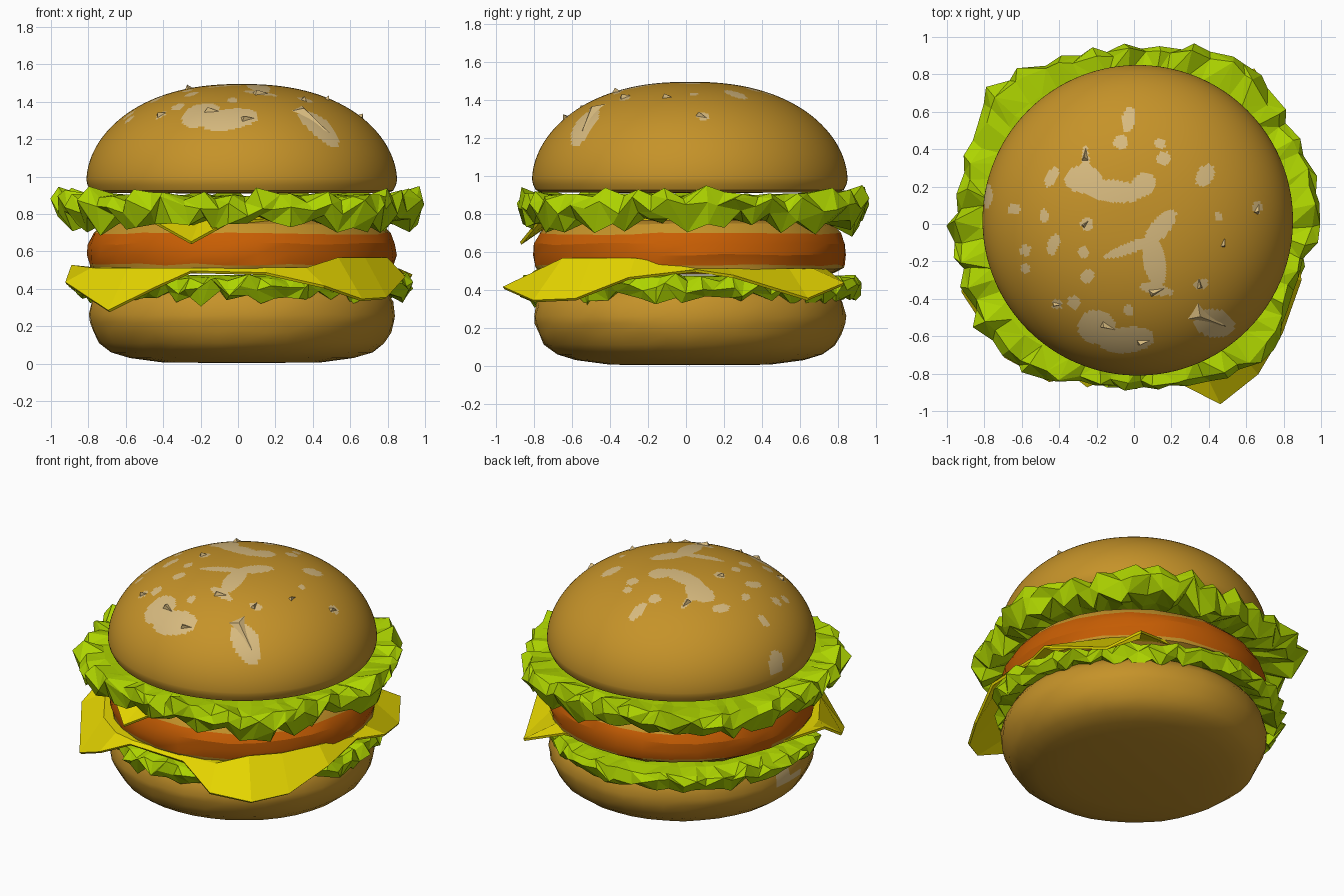
import bpy, bmesh, math, random
from mathutils import Vector

CX, CY = 0.02, 0.02   # bun axis


def mat(name, rgb):
    m = bpy.data.materials.new(name)
    m.diffuse_color = (*rgb, 1)
    return m


BUN = mat("toasted bun", (0.56, 0.29, 0.022))
SESAME = mat("sesame", (0.68, 0.49, 0.21))
GREEN = mat("lettuce green", (0.42, 0.66, 0.0))
YELLOW = mat("cheese yellow", (0.80, 0.68, 0.0))
ORANGE = mat("patty orange", (0.57, 0.11, 0.001))


def make(name, verts, faces, mats, rule=None, smooth=None):
    me = bpy.data.meshes.new(name)
    me.from_pydata(verts, [], faces)
    ob = bpy.data.objects.new(name, me)
    bpy.context.collection.objects.link(ob)
    for m in mats:
        me.materials.append(m)
    bm = bmesh.new()
    bm.from_mesh(me)
    bmesh.ops.remove_doubles(bm, verts=bm.verts, dist=1e-5)
    bmesh.ops.recalc_face_normals(bm, faces=bm.faces)
    if rule:
        for f in bm.faces:
            f.material_index = rule(f.calc_center_median())
    bm.to_mesh(me)
    bm.free()
    if smooth:
        bpy.ops.object.select_all(action='DESELECT')
        ob.select_set(True)
        bpy.context.view_layer.objects.active = ob
        bpy.ops.object.shade_smooth_by_angle(angle=math.radians(smooth))
    return ob


def lathe(name, profile, n, mats, rule=None, smooth=None, jitter=0.0):
    """Revolve (radius, z) points; the ends lie on the axis."""
    rnd = random.Random(4)
    verts, faces = [], []
    for r, z in profile:
        for i in range(n):
            a = math.tau * i / n
            k = r + (rnd.uniform(-jitter, jitter) if r > 0.5 else 0)
            dz = rnd.uniform(-jitter, jitter) if 0.7 < r else 0
            verts.append((CX + k * math.cos(a), CY + k * math.sin(a), z + dz))
    for j in range(len(profile) - 1):
        for i in range(n):
            i2 = (i + 1) % n
            faces.append((j*n + i, j*n + i2, (j+1)*n + i2, (j+1)*n + i))
    return make(name, verts, faces, mats, rule, smooth)


# Bottom bun with one pale patch on its left side
def lower_patch(c):
    return int(c.x < -0.6 and ((c.y - 0.04) / 0.09)**2 + ((c.z - 0.26) / 0.06)**2 < 1)


lathe("bottom_bun",
      [(0, 0.003), (0.42, 0.006), (0.60, 0.03), (0.70, 0.06), (0.765, 0.11), (0.795, 0.17),
       (0.815, 0.22), (0.82, 0.26), (0.805, 0.33), (0.77, 0.39), (0.70, 0.42), (0, 0.43)],
      40, [BUN, SESAME], lower_patch, 45, 0.005)

# Patty with tan upper and lower faces
lathe("patty",
      [(0, 0.485), (0.76, 0.485), (0.81, 0.51), (0.815, 0.53), (0.825, 0.585), (0.82, 0.64),
       (0.795, 0.695), (0.75, 0.745), (0.70, 0.765), (0, 0.77)],
      30, [BUN, ORANGE], lambda c: int(0.522 < c.z < 0.70), 20, 0.006)


# Top bun: fine dome so the sesame patches can be cut into its faces
def dome_z(r):
    return 0.98 + 0.515 * max(0, 1 - (r / 0.83)**2.3)**0.53


OVALS = [  # x, y, half width, half height, turn in degrees
    (-0.27, 0.24, 0.10, 0.075, 0), (-0.11, 0.175, 0.16, 0.06, -5), (0.05, 0.21, 0.07, 0.06, 40),
    (-0.26, 0.33, 0.02, 0.09, 0), (0.14, -0.02, 0.12, 0.05, 50), (0.0, -0.12, 0.17, 0.03, 20),
    (0.11, -0.2, 0.06, 0.14, 10), (-0.2, -0.55, 0.10, 0.09, 0), (-0.04, -0.62, 0.15, 0.07, 5),
    (0.43, -0.53, 0.11, 0.075, -10), (-0.03, 0.56, 0.035, 0.07, -10), (0.38, 0.26, 0.045, 0.065, -35),
    (-0.44, 0.25, 0.03, 0.06, -30), (-0.43, -0.11, 0.03, 0.06, -20), (0.36, -0.32, 0.04, 0.025, 20),
    (0.12, -0.35, 0.09, 0.03, -10), (-0.785, 0.15, 0.03, 0.06, 0), (-0.48, 0.04, 0.02, 0.04, 0)]
DOTS = [  # x, y, radius
    (-0.07, 0.44, 0.04), (0.14, 0.43, 0.03), (0.16, 0.35, 0.038), (0.45, 0.04, 0.022),
    (0.66, 0.09, 0.03), (-0.64, 0.08, 0.034), (-0.58, -0.14, 0.03), (-0.25, 0.0, 0.035),
    (-0.27, -0.15, 0.03), (-0.25, -0.28, 0.037), (-0.32, -0.42, 0.036), (-0.41, -0.43, 0.028),
    (-0.03, -0.46, 0.03), (-0.58, -0.24, 0.025)]


def sesame_rule(c):
    if c.z < 1.01:
        return 0
    for x, y, w, h, d in OVALS + [(x, y, r, r, 0) for x, y, r in DOTS]:
        a = math.radians(d)
        dx, dy = c.x - x, c.y - y
        u, v = dx*math.cos(a) + dy*math.sin(a), dy*math.cos(a) - dx*math.sin(a)
        if (u / w)**2 + (v / h)**2 < 1:
            return 1
    return 0


dome = [0.83 * math.sin(math.pi / 2 * i / 90) for i in range(91)]
dome = [(r, dome_z(r)) for r in dome]
lathe("top_bun", dome + [(0.825, 0.955), (0.81, 0.925), (0.78, 0.912), (0, 0.91)],
      240, [BUN, SESAME], sesame_rule, 35)

# Loose seed flakes standing out of the crown: x, y, length, turn
for k, (x, y, s, d) in enumerate([
        (0.12, -0.36, 0.07, 20), (0.35, -0.32, 0.05, 100), (0.48, -0.10, 0.045, 80),
        (0.66, 0.08, 0.05, 60), (-0.26, 0.37, 0.06, 90), (-0.26, 0.0, 0.04, 45),
        (-0.41, -0.43, 0.045, 10), (0.38, -0.50, 0.15, -35), (-0.14, -0.55, 0.07, -25),
        (0.05, -0.63, 0.06, 15)]):
    r = math.hypot(x - CX, y - CY)
    slope = Vector((x - CX, y - CY, 0)).normalized()
    n = (slope * (dome_z(r - 0.01) - dome_z(r + 0.01)) / 0.02 + Vector((0, 0, 1))).normalized()
    a = math.radians(d)
    t = Vector((math.cos(a), math.sin(a), 0))
    t = (t - n * t.dot(n)).normalized()
    b = n.cross(t)
    p = Vector((x, y, dome_z(r)))
    pts = [p + t*s - n*0.01, p - t*s*0.6 + b*s*0.4 - n*0.01, p - t*s*0.6 - b*s*0.4 - n*0.01,
           p - t*s*0.3 + n*0.022]
    make(f"seed_flake_{k + 1}", pts, [(0, 1, 2), (0, 1, 3), (1, 2, 3), (2, 0, 3)], [SESAME])


# Lettuce: crumpled closed ring; radii are listed every 15 degrees from +x
def lettuce(name, radii, rows, n, seed, ceiling):
    rnd = random.Random(seed)
    verts, faces, m = [], [], len(rows)
    for i in range(n):
        s = i / n * len(radii)
        k, f = int(s), s % 1
        R = radii[k] * (1 - f) + radii[(k + 1) % len(radii)] * f
        wave = (1 if i % 2 else -1) * rnd.uniform(0.2, 1)
        for t, z, j in rows:
            r = 0.62 + (R - 0.62) * t + j * (0.35 * wave + rnd.uniform(-0.5, 0.25))
            a = math.tau * (i + rnd.uniform(-0.35, 0.35) * (j > 0)) / n
            h = z + j * (0.6 * wave + rnd.uniform(-0.6, 0.6))
            if r < 0.85:
                h = min(h, ceiling)
            verts.append((r * math.cos(a), r * math.sin(a), h))
    for i in range(n):
        for j in range(m):
            a, b = i*m + j, i*m + (j + 1) % m
            c, d = (i + 1) % n * m + (j + 1) % m, (i + 1) % n * m + j
            faces += [(a, b, c), (a, c, d)] if rnd.random() < 0.5 else [(a, b, d), (b, c, d)]
    make(name, verts, faces, [GREEN])


lettuce("upper_lettuce",
        [0.99, 1.0, 0.98, 1.03, 1.04, 0.98, 0.97, 0.95, 1.0, 1.07, 0.98, 0.94,
         0.99, 0.95, 1.0, 1.0, 0.97, 0.89, 0.87, 0.91, 0.96, 1.02, 0.95, 0.92],
        [(0.1, 0.895, 0), (0.55, 0.90, 0.015), (0.9, 0.905, 0.045), (1.0, 0.84, 0.05),
         (0.85, 0.745, 0.065), (0.5, 0.765, 0.03), (0.1, 0.79, 0)], 66, 3, 0.905)
lettuce("lower_lettuce",
        [0.93, 0.92, 0.90, 0.88, 0.88, 0.92, 0.94, 0.93, 0.93, 0.94, 0.93, 0.9,
         0.9, 0.87, 0.83, 0.83, 0.84, 0.88, 0.88, 0.86, 0.84, 0.84, 0.88, 0.95],
        [(0.1, 0.475, 0), (0.55, 0.47, 0.01), (0.88, 0.455, 0.035), (1.0, 0.41, 0.045),
         (0.85, 0.355, 0.045), (0.55, 0.385, 0.02), (0.1, 0.40, 0)], 70, 8, 0.475)


# Cheese slices: flat middle with a drooping outline; lift raises the front right fold
def cheese(name, outline, flat_r, z, lift=0.0):
    n = len(outline)
    verts = list(outline)
    for x, y, _ in outline:
        k = min(flat_r / math.hypot(x, y), 0.97)
        verts.append((x * k, y * k, z + (lift if x > 0.6 and y < -0.2 else 0)))
    verts += [(x * 0.85, y * 0.85, z) for x, y, _ in verts[n:]]
    verts.append((0, 0, z))
    faces = []
    for i in range(n):
        j = (i + 1) % n
        faces += [(i, j, n + j, n + i), (n + i, n + j, 2*n + j, 2*n + i),
                  (2*n + i, 2*n + j, 3*n)]
    ob = make(name, verts, faces, [YELLOW])
    mod = ob.modifiers.new("thickness", 'SOLIDIFY')
    mod.thickness, mod.offset = 0.016, 0


cheese("lower_cheese",
       [(-0.89, -0.22, 0.52), (-0.92, -0.36, 0.43), (-0.69, -0.71, 0.28), (-0.45, -0.84, 0.40),
        (-0.25, -0.80, 0.49), (0.15, -0.80, 0.48), (0.46, -0.96, 0.41), (0.66, -0.80, 0.34),
        (0.79, -0.58, 0.35), (0.89, -0.30, 0.46), (0.86, 0.05, 0.50), (0.93, 0.25, 0.47),
        (0.76, 0.64, 0.35), (0.64, 0.83, 0.43), (0.40, 0.74, 0.50), (-0.20, 0.72, 0.50),
        (-0.70, 0.30, 0.50)], 0.84, 0.505, 0.055)
cheese("upper_cheese",
       [(-0.46, -0.70, 0.762), (-0.25, -0.87, 0.645), (-0.05, -0.78, 0.755), (0.3, -0.6, 0.775),
        (0.6, 0.2, 0.775), (0.1, 0.65, 0.775), (-0.6, 0.3, 0.775)], 0.72, 0.777)
